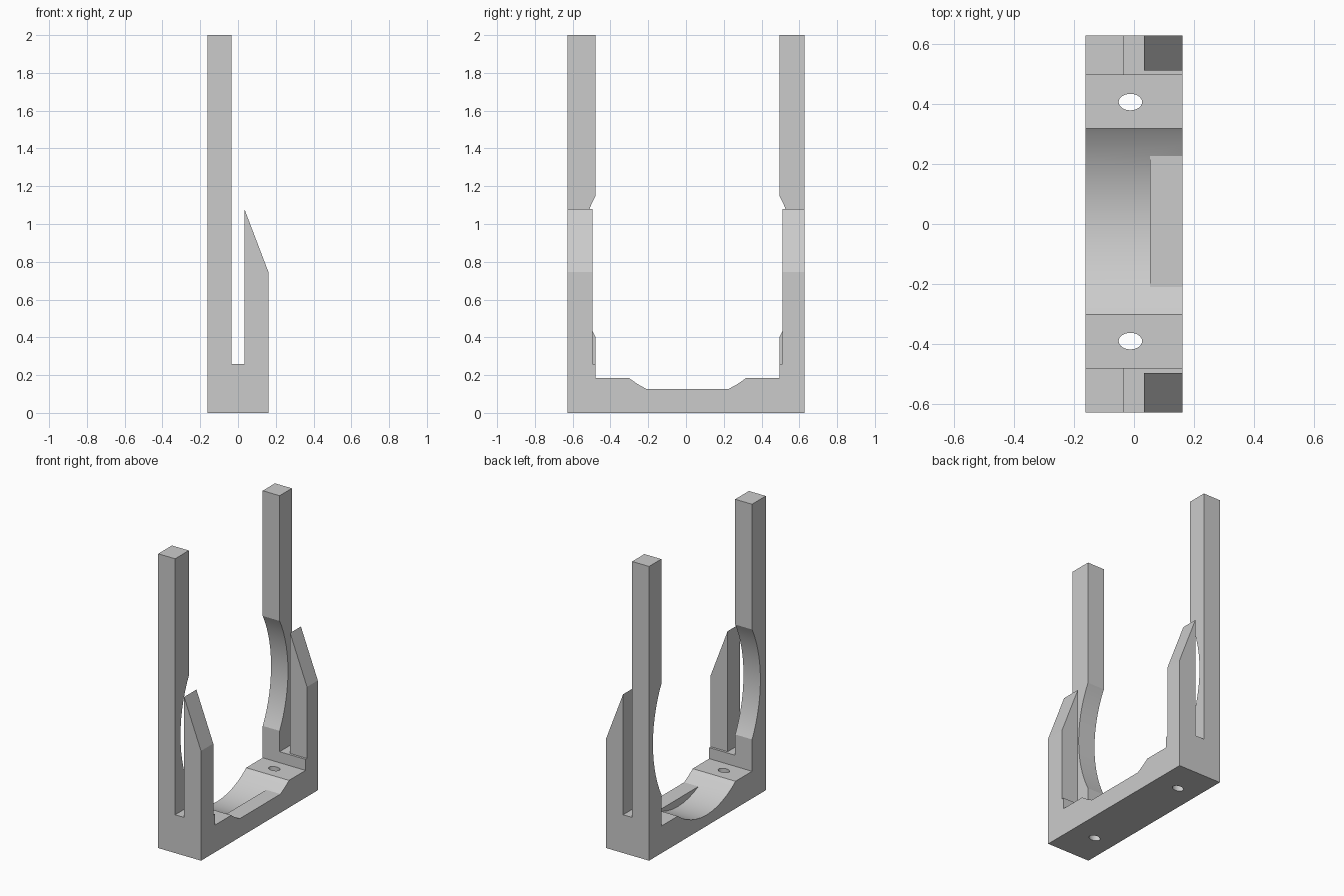
import bpy, bmesh, math

if "Cube" in bpy.data.objects:
    bpy.data.objects.remove(bpy.data.objects["Cube"], do_unlink=True)

# Main sizes
HALF_X, HALF_Y, HEIGHT = 0.161, 0.627, 2.0
MID_Y = 0.008                      # centre of the opening
BASE_TOP, PAD_TOP, FLOOR = 0.185, 0.26, 0.127
TALL_IN, SHORT_IN = 0.4875, 0.5035  # half gaps between the posts
SLOT = 0.034
RING_Y, RING_Z, RING_MID = 0.577, 0.70, 0.775   # oval seat


def prism(name, outline, axis, lo, hi):
    """Extrude a closed 2D outline along an axis."""
    place = {"x": lambda p, d: (d, p[0], p[1]),
             "y": lambda p, d: (p[0], d, p[1]),
             "z": lambda p, d: (p[0], p[1], d)}[axis]
    bm = bmesh.new()
    face = bm.faces.new([bm.verts.new(place(p, lo)) for p in outline])
    start, end = place((0, 0), lo), place((0, 0), hi)
    shift = [e - s for s, e in zip(start, end)]
    new = bmesh.ops.extrude_face_region(bm, geom=[face], use_keep_orig=True)["geom"]
    moved = [v for v in new if isinstance(v, bmesh.types.BMVert)]
    bmesh.ops.translate(bm, verts=moved, vec=shift)
    bmesh.ops.recalc_face_normals(bm, faces=bm.faces)
    mesh = bpy.data.meshes.new(name)
    bm.to_mesh(mesh)
    bm.free()
    obj = bpy.data.objects.new(name, mesh)
    bpy.context.collection.objects.link(obj)
    return obj


def rect(a0, a1, b0, b1):
    return [(a0, b0), (a1, b0), (a1, b1), (a0, b1)]


def arc(t0, t1, n):
    """Points on the oval seat, angle measured from its lowest point."""
    ts = [t0 + (t1 - t0) * i / n for i in range(n + 1)]
    return [(MID_Y + RING_Y * math.sin(t), RING_MID - RING_Z * math.cos(t)) for t in ts]


# U-shaped body
left, right = MID_Y - TALL_IN, MID_Y + TALL_IN
body = prism("cradle_bracket",
             [(-HALF_Y, 0), (HALF_Y, 0), (HALF_Y, HEIGHT), (right, HEIGHT),
              (right, BASE_TOP), (left, BASE_TOP), (left, HEIGHT), (-HALF_Y, HEIGHT)],
             "x", -HALF_X, HALF_X)

flat = math.acos((RING_MID - FLOOR) / RING_Z)
deep = arc(-flat, flat, 8)
cutters = [
    # Slot between tall and short posts
    prism("slot_cutter", rect(-SLOT, SLOT, PAD_TOP, 3), "y", -1, 1),
    # Sloped tops of the short posts
    prism("slope_cutter", [(0, 1.079 + 0.0870), (0, 3), (1, 3), (1, 0.3),
                           (HALF_X + 0.1, 0.746 - 0.262), (HALF_X, 0.746),
                           (SLOT, 1.079)], "y", -1, 1),
    # Set-back of the short posts' inner faces
    prism("setback_cutter", rect(MID_Y - SHORT_IN, MID_Y + SHORT_IN, PAD_TOP, 3), "x", 0, 1),
    # Curved recess in the tall posts
    prism("recess_cutter", arc(0.9, math.pi - 0.9, 16) + arc(math.pi + 0.9, 2 * math.pi - 0.9, 16),
          "x", -1, 0),
    # Shallow seat across the base, then its deeper bowl
    prism("seat_cutter", arc(flat, 0.7, 4) + arc(-0.7, -flat, 4), "x", -1, 1),
    prism("bowl_cutter", deep + [(deep[-1][0], 0.3), (deep[0][0], 0.3)], "x", -1, 0.054),
]
# Screw holes
for side in (-1, 1):
    turn = [math.tau * i / 32 for i in range(32)]
    oval = [(-0.012 + 0.039 * math.cos(t), MID_Y + side * 0.398 + 0.0275 * math.sin(t)) for t in turn]
    cutters.append(prism("hole_cutter", oval, "z", -1, 1))

for cutter in cutters:
    cutter.hide_render = True
    mod = body.modifiers.new(cutter.name, "BOOLEAN")
    mod.operation, mod.solver, mod.object = "DIFFERENCE", "EXACT", cutter

# Bake the cuts and drop the cutters
bpy.context.view_layer.update()
baked = bpy.data.meshes.new_from_object(body.evaluated_get(bpy.context.evaluated_depsgraph_get()))
body.modifiers.clear()
body.data = baked
for cutter in cutters:
    bpy.data.objects.remove(cutter, do_unlink=True)

# Colour
grey = bpy.data.materials.new("light_grey")
grey.use_nodes = True
colour = (0.6, 0.6, 0.6, 1)
grey.diffuse_color = colour
grey.node_tree.nodes["Principled BSDF"].inputs["Base Color"].default_value = colour
baked.materials.clear()
baked.materials.append(grey)

# Smooth curves, crisp edges
for obj in bpy.context.selected_objects:
    obj.select_set(False)
body.select_set(True)
bpy.context.view_layer.objects.active = body
bpy.ops.object.shade_smooth_by_angle(angle=math.radians(15))
